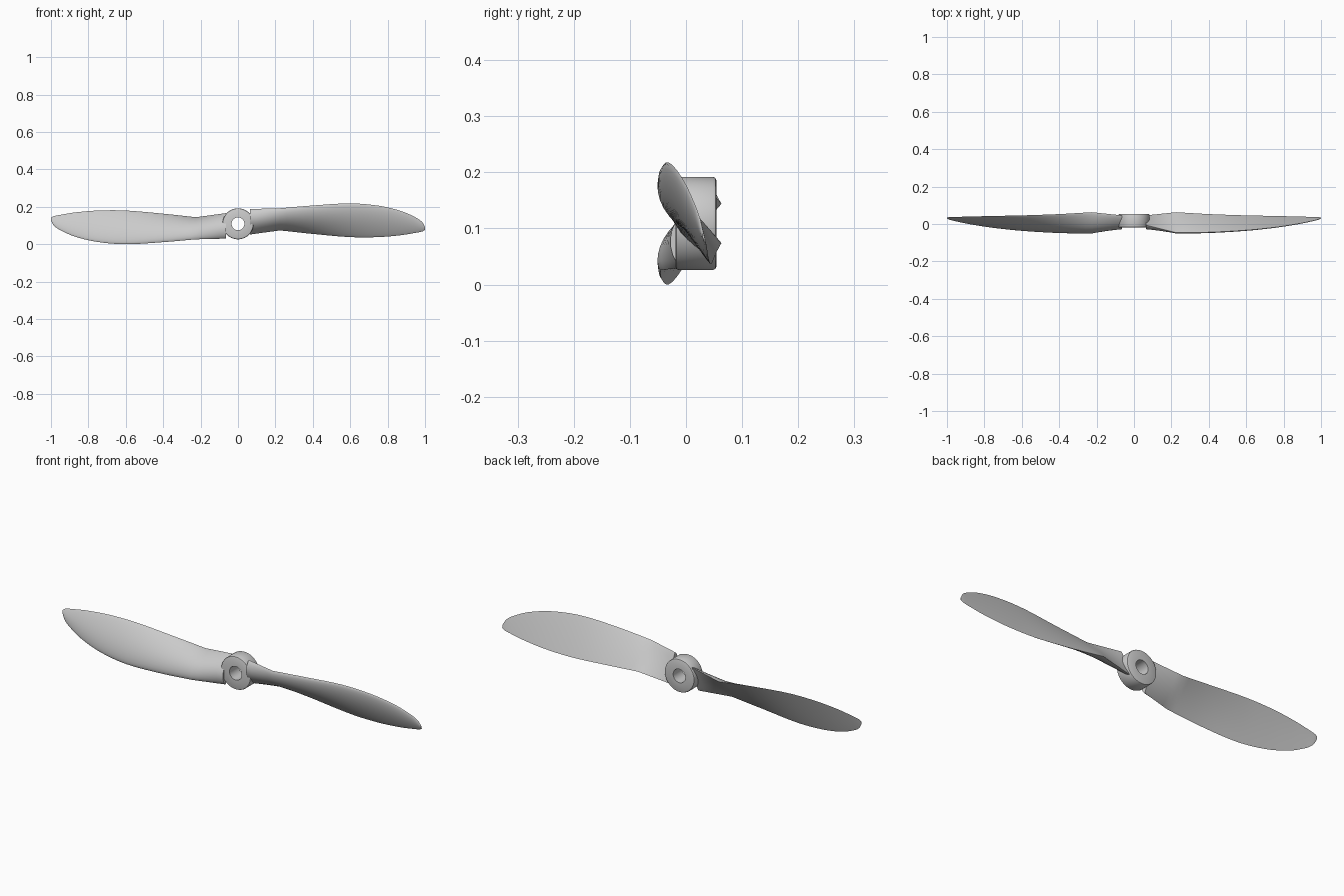
import bpy, bmesh, math
from mathutils import Vector

if "Cube" in bpy.data.objects:
    bpy.data.objects.remove(bpy.data.objects["Cube"])

C = 0.109  # height of the shaft axis

# Blade stations: x, leading edge y z, trailing edge y z, thickness
STATIONS = [
    (0.065, -0.006, 0.188, 0.046, 0.052, 0.042),
    (0.225, -0.046, 0.192, 0.063, 0.074, 0.036),
    (0.40, -0.044, 0.207, 0.053, 0.055, 0.028),
    (0.60, -0.033, 0.218, 0.046, 0.038, 0.021),
    (0.75, -0.018, 0.206, 0.043, 0.038, 0.016),
    (0.87, 0.000, 0.178, 0.040, 0.048, 0.012),
    (0.95, 0.016, 0.143, 0.038, 0.061, 0.008),
    (0.985, 0.025, 0.118, 0.037, 0.068, 0.006),
    (1.00, 0.031, 0.092, 0.035, 0.076, 0.003),
]


def finish(name, bm):
    bmesh.ops.recalc_face_normals(bm, faces=bm.faces)
    mesh = bpy.data.meshes.new(name)
    bm.to_mesh(mesh)
    bm.free()
    obj = bpy.data.objects.new(name, mesh)
    bpy.context.collection.objects.link(obj)
    obj.location.z = C
    bpy.ops.object.select_all(action='DESELECT')
    obj.select_set(True)
    bpy.context.view_layer.objects.active = obj
    bpy.ops.object.shade_smooth_by_angle(angle=math.radians(35))
    return obj


def loft(bm, rings, closed=False):
    rows = [[bm.verts.new(p) for p in r] for r in rings]
    n = len(rows[0])
    for i in range(len(rows) if closed else len(rows) - 1):
        a, b = rows[i], rows[(i + 1) % len(rows)]
        for j in range(n):
            k = (j + 1) % n
            bm.faces.new((a[j], a[k], b[k], b[j]))
    if not closed:
        bm.faces.new(rows[0])
        bm.faces.new(rows[-1])


def slope(i, k):
    # the blade is straight inboard of the second station
    lo, hi = max(i - 1, 1), min(i + 1, len(STATIONS) - 1)
    a, b = STATIONS[lo], STATIONS[hi]
    return (b[k] - a[k]) / (b[0] - a[0])


def station(i, t):
    a, b = STATIONS[i], STATIONS[i + 1]
    h = b[0] - a[0]
    out = [a[0] + h * t]
    for k in range(1, 6):
        if i == 0:
            out.append(a[k] + (b[k] - a[k]) * t)
        else:
            out.append((2*t**3 - 3*t**2 + 1) * a[k] + (t**3 - 2*t**2 + t) * h * slope(i, k)
                       + (3*t**2 - 2*t**3) * b[k] + (t**3 - t**2) * h * slope(i + 1, k))
    return out


def section(x, ly, lz, ty, tz, thick):
    # nearly flat back, domed front
    le, te = Vector((x, ly, lz - C)), Vector((x, ty, tz - C))
    d = (te - le).normalized()
    normal = Vector((0, d.z, -d.y))
    n = 14
    pts = []
    for j in range(2 * n):
        a = math.pi * j / n
        u = (1 - math.cos(a)) / 2
        dome = math.sin(math.pi * min(u, 1.0) ** 0.8)
        dome = max(dome, 0) ** 0.75 * thick
        pts.append(le.lerp(te, u) + normal * (dome if j <= n else -0.06 * dome))
    return pts


# Two blades, half a turn apart about the shaft
for name, s in (("right_blade", 1), ("left_blade", -1)):
    bm = bmesh.new()
    rings = []
    for i in range(len(STATIONS) - 1):
        rings += [section(*station(i, t / 5)) for t in range(5)]
    rings.append(section(*STATIONS[-1]))
    loft(bm, [[(s * p.x, p.y, s * p.z) for p in r] for r in rings])
    finish(name, bm)

# Hub: rounded ring with a shaft bore
bm = bmesh.new()
R, BORE, Y0, Y1, B = 0.083, 0.034, -0.019, 0.054, 0.006
profile = [(BORE, Y0), (R - B, Y0), (R - B * 0.3, Y0 + B * 0.3), (R, Y0 + B),
           (R, Y1 - B), (R - B * 0.3, Y1 - B * 0.3), (R - B, Y1), (BORE, Y1)]
loft(bm, [[(r * math.cos(2 * math.pi * j / 64), y, r * math.sin(2 * math.pi * j / 64))
           for j in range(64)] for r, y in profile], closed=True)
finish("hub", bm)
